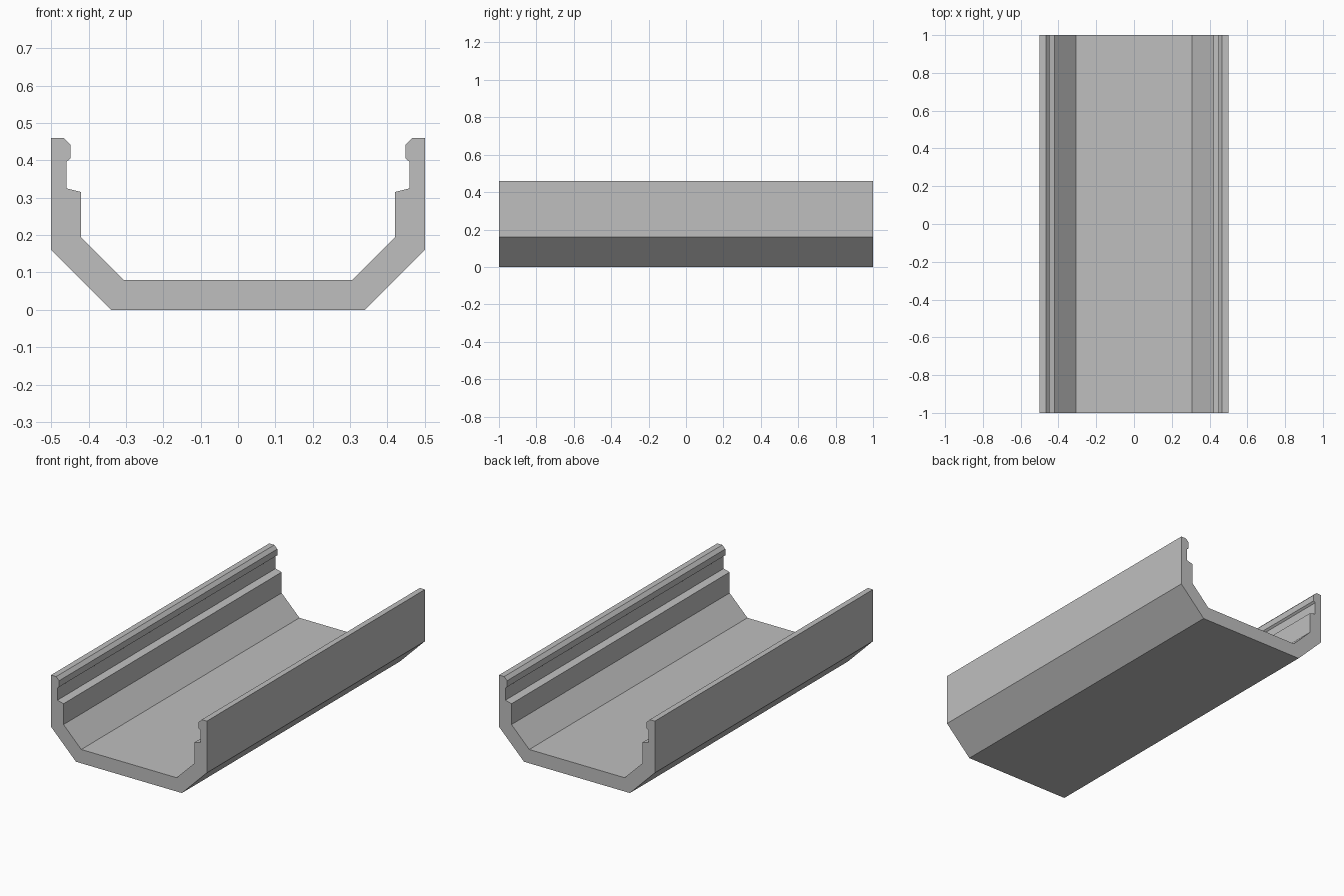
import bpy
import bmesh

cube = bpy.data.objects.get("Cube")
if cube:
    bpy.data.objects.remove(cube, do_unlink=True)

# Plain grey material
grey = bpy.data.materials.new("plain grey")
grey.use_nodes = True
colour = (0.52, 0.52, 0.52, 1)
grey.diffuse_color = colour
grey.node_tree.nodes["Principled BSDF"].inputs["Base Color"].default_value = colour

# Half section of the channel: outer wall, snap lip, groove, ledge, inner slope
half = [(0.34, 0), (0.5, 0.16), (0.5, 0.46), (0.467, 0.46), (0.448, 0.441),
        (0.448, 0.405), (0.459, 0.396), (0.459, 0.325), (0.42, 0.315),
        (0.42, 0.194), (0.306, 0.08)]
section = half + [(-x, z) for x, z in reversed(half)]

# Channel: the mirrored section swept along its length
bm = bmesh.new()
end = bm.faces.new([bm.verts.new((x, -1, z)) for x, z in section])
swept = bmesh.ops.extrude_face_region(bm, geom=[end], use_keep_orig=True)
moved = [v for v in swept["geom"] if isinstance(v, bmesh.types.BMVert)]
bmesh.ops.translate(bm, verts=moved, vec=(0, 2, 0))
bmesh.ops.recalc_face_normals(bm, faces=bm.faces)

mesh = bpy.data.meshes.new("channel")
bm.to_mesh(mesh)
bm.free()
mesh.materials.append(grey)
channel = bpy.data.objects.new("channel", mesh)
bpy.context.collection.objects.link(channel)
